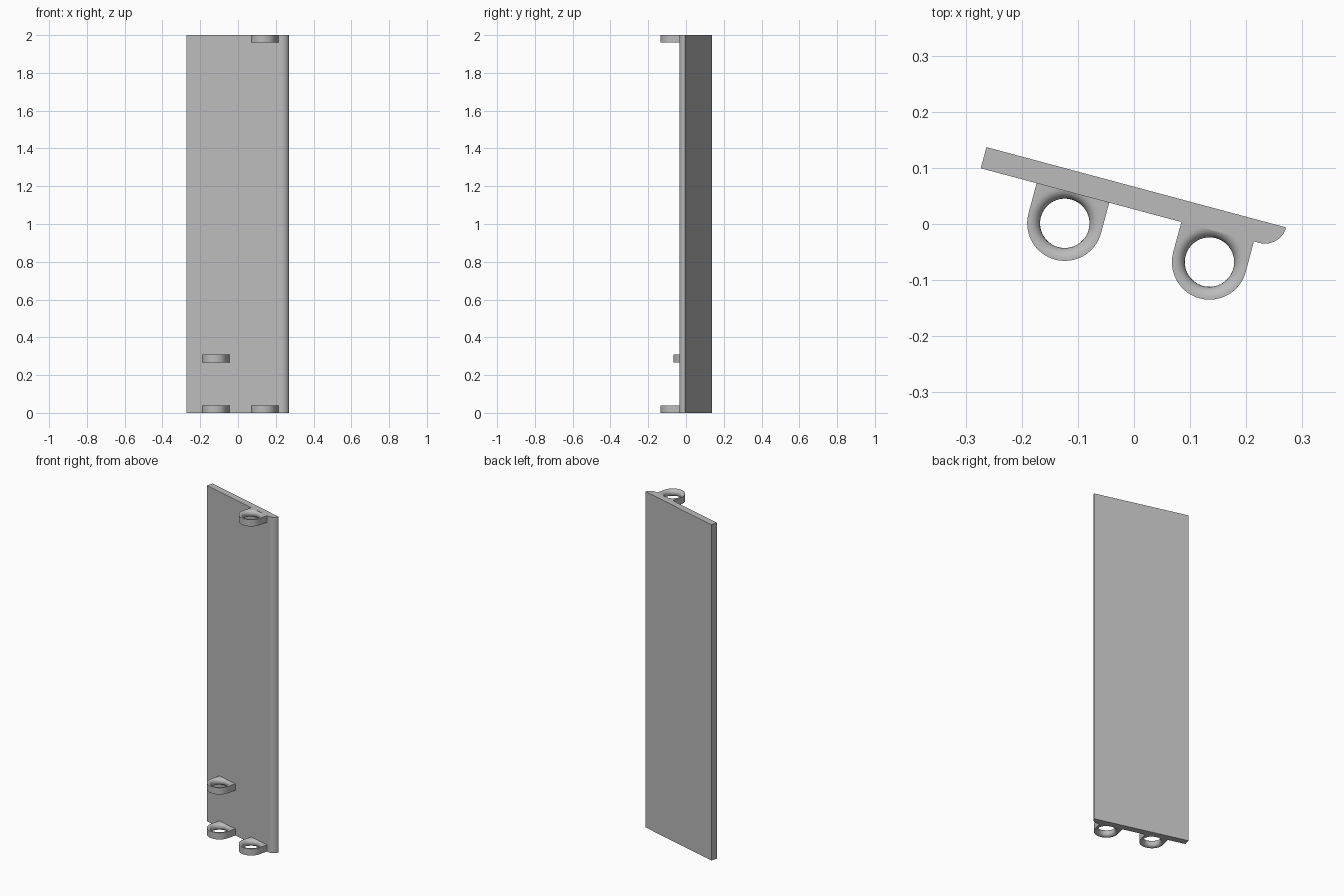
import bpy, bmesh
from math import sin, cos, pi, radians

if "Cube" in bpy.data.objects:
    bpy.data.objects.remove(bpy.data.objects["Cube"], do_unlink=True)

HEIGHT, LENGTH, THICK = 2.0, 0.553, 0.039
TILT = radians(-15)
CORNER = (-0.263, 0.137)          # back right corner of the panel

grey = bpy.data.materials.new("plain grey")
grey.use_nodes = True
colour = (0.5, 0.5, 0.5, 1)
grey.diffuse_color = colour
grey.node_tree.nodes["Principled BSDF"].inputs["Base Color"].default_value = colour


def finish(bm, name):
    """Turn a bmesh drawn along the panel into a tilted, shaded object."""
    bmesh.ops.recalc_face_normals(bm, faces=bm.faces)
    mesh = bpy.data.meshes.new(name)
    bm.to_mesh(mesh)
    bm.free()
    mesh.materials.append(grey)
    ob = bpy.data.objects.new(name, mesh)
    bpy.context.collection.objects.link(ob)
    ob.location = (*CORNER, 0)
    ob.rotation_euler.z = TILT
    bpy.ops.object.select_all(action='DESELECT')
    ob.select_set(True)
    bpy.context.view_layer.objects.active = ob
    bpy.ops.object.shade_smooth_by_angle(angle=radians(30))


# Panel: straight slab with one quarter-round long edge
def make_panel():
    steps = 16
    outline = [(0, 0), (0, -THICK)]
    for i in range(steps + 1):
        a = -pi / 2 + i / steps * pi / 2
        outline.append((LENGTH - THICK + THICK * cos(a), THICK * sin(a)))
    bm = bmesh.new()
    face = bm.faces.new([bm.verts.new((x, y, 0)) for x, y in outline])
    top = bmesh.ops.extrude_face_region(bm, geom=[face])["geom"]
    verts = [g for g in top if isinstance(g, bmesh.types.BMVert)]
    bmesh.ops.translate(bm, verts=verts, vec=(0, 0, HEIGHT))
    finish(bm, "panel")


# Lug: U-shaped eye whose bore bulges inward with a half-round section
def make_lug(name, along, base):
    sides, outer, bore, thick, steps = 64, 0.067, 0.044, 0.04, 12
    centre = -0.095
    angles = [2 * pi * i / sides for i in range(sides)]

    def u_shape(a):
        # round below, square above where it sinks into the panel
        r = outer
        if sin(a) > 0:
            r /= max(abs(cos(a)), sin(a))
        return r * cos(a), r * sin(a)

    sections = [([u_shape(a) for a in angles], z) for z in (0, thick)]
    for i in range(steps + 1):
        t = pi * i / steps
        r = bore + 0.019 * (1 - sin(t))
        sections.append(([(r * cos(a), r * sin(a)) for a in angles],
                         thick / 2 * (1 + cos(t))))
    bm = bmesh.new()
    rings = [[bm.verts.new((along + x, centre + y, base + z)) for x, y in pts]
             for pts, z in sections]
    for k, ring in enumerate(rings):
        nxt = rings[(k + 1) % len(rings)]
        for i in range(sides):
            j = (i + 1) % sides
            bm.faces.new((ring[i], ring[j], nxt[j], nxt[i]))
    finish(bm, name)


make_panel()
make_lug("lower_right_lug", 0.17, 0)
make_lug("middle_right_lug", 0.17, 0.268)
make_lug("lower_left_lug", 0.437, 0)
make_lug("upper_left_lug", 0.437, HEIGHT - 0.04)
